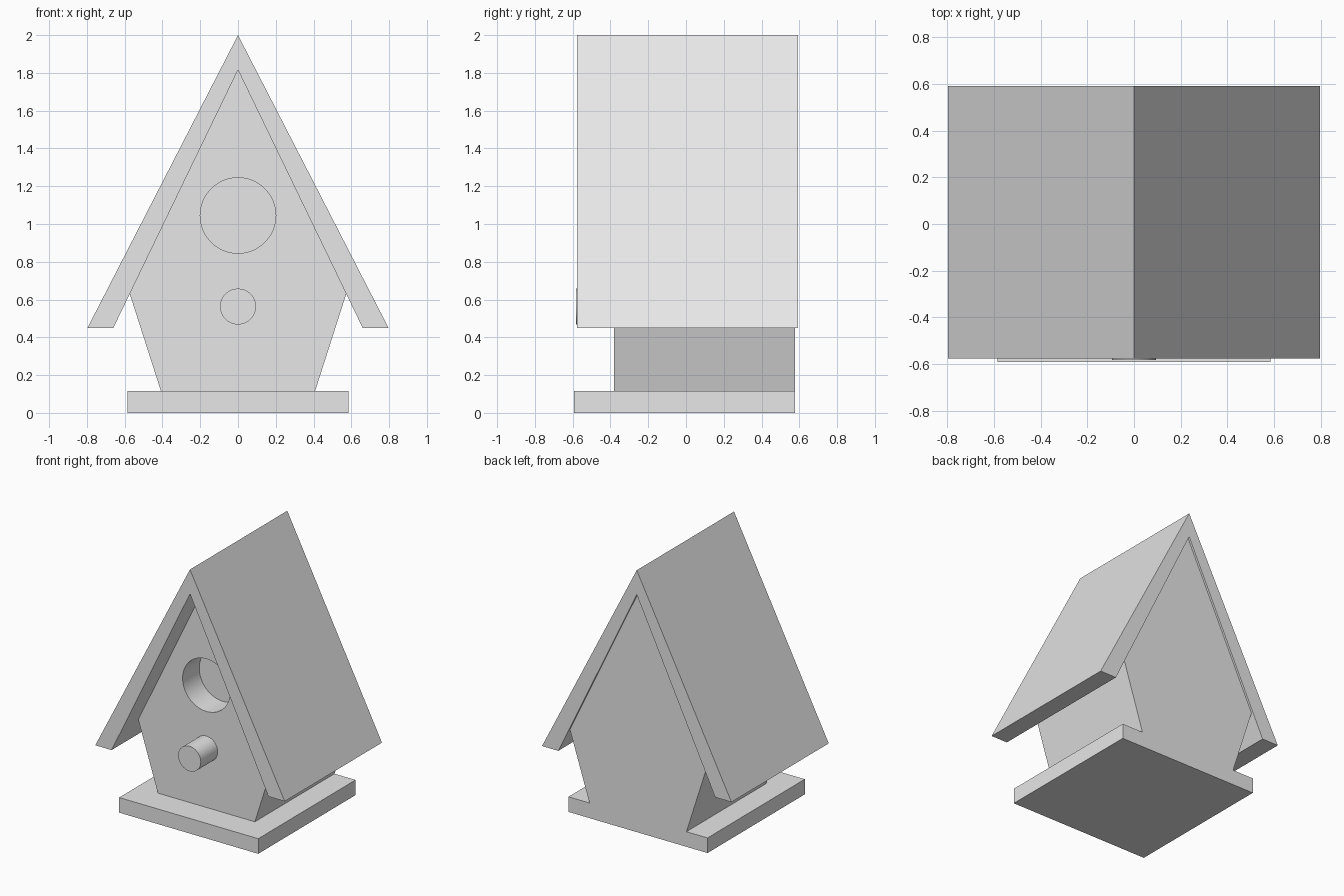
import bpy
import bmesh
import math

cube = bpy.data.objects.get("Cube")
if cube:
    bpy.data.objects.remove(cube, do_unlink=True)

# One plain grey for the whole birdhouse
GREY = (0.8, 0.8, 0.8, 1.0)
grey = bpy.data.materials.new("plain_grey")
grey.use_nodes = True
grey.diffuse_color = GREY
grey.node_tree.nodes["Principled BSDF"].inputs["Base Color"].default_value = GREY


def extrude_profile(name, half, front, back):
    """Mirror the half profile (x, z) about x = 0 and extrude it along y."""
    outline = half + [(-x, z) for x, z in reversed(half) if x > 0]
    return extrude_outline(name, outline, front, back)


def extrude_outline(name, outline, front, back):
    bm = bmesh.new()
    face = bm.faces.new([bm.verts.new((x, front, z)) for x, z in outline])
    result = bmesh.ops.extrude_face_region(bm, geom=[face])
    moved = [v for v in result["geom"] if isinstance(v, bmesh.types.BMVert)]
    bmesh.ops.translate(bm, verts=moved, vec=(0, back - front, 0))
    bmesh.ops.recalc_face_normals(bm, faces=bm.faces)
    mesh = bpy.data.meshes.new(name)
    bm.to_mesh(mesh)
    bm.free()
    obj = bpy.data.objects.new(name, mesh)
    bpy.context.collection.objects.link(obj)
    mesh.materials.append(grey)
    return obj


def rod(name, radius, height, front, back, sides=64):
    """Round bar along y, centred on x = 0 at the given height."""
    ring = [(radius * math.cos(math.tau * i / sides),
             height + radius * math.sin(math.tau * i / sides)) for i in range(sides)]
    return extrude_outline(name, ring, front, back)


def activate(obj):
    bpy.ops.object.select_all(action="DESELECT")
    obj.select_set(True)
    bpy.context.view_layer.objects.active = obj


FRONT, BACK = -0.38, 0.577
BASE_TOP = 0.115
INNER_PEAK = (0, 1.815)

# Base board, flush with the back of the house
extrude_profile("base", [(0.585, 0), (0.585, BASE_TOP)], -0.592, BACK)

# House body with flared sides and a pointed gable
body = extrude_profile("house_body",
                       [(0.408, BASE_TOP), (0.573, 0.63), INNER_PEAK], FRONT, BACK)

# Round entrance recess
cutter = rod("entrance_cutter", 0.2, 1.045, FRONT - 0.2, FRONT + 0.2)
cutter.hide_render = True
cut = body.modifiers.new("entrance", "BOOLEAN")
cut.operation = "DIFFERENCE"
cut.solver = "EXACT"
cut.object = cutter
activate(body)
bpy.ops.object.modifier_apply(modifier=cut.name)
bpy.data.objects.remove(cutter, do_unlink=True)

# Perch below the entrance
perch = rod("perch", 0.095, 0.563, -0.583, FRONT + 0.01)

# Steep gable roof, one bent slab
extrude_profile("roof", [INNER_PEAK, (0.66, 0.45), (0.797, 0.45), (0, 2.0)][1:],
                -0.577, 0.592)
roof = bpy.data.objects["roof"]
bpy.data.objects.remove(roof, do_unlink=True)
roof_outline = [INNER_PEAK, (0.66, 0.45), (0.797, 0.45), (0, 2.0),
                (-0.797, 0.45), (-0.66, 0.45)]
extrude_outline("roof", roof_outline, -0.577, 0.592)

# Smooth the round walls, keeping the edges sharp
for part in (body, perch):
    activate(part)
    bpy.ops.object.shade_smooth_by_angle(angle=math.radians(30))
